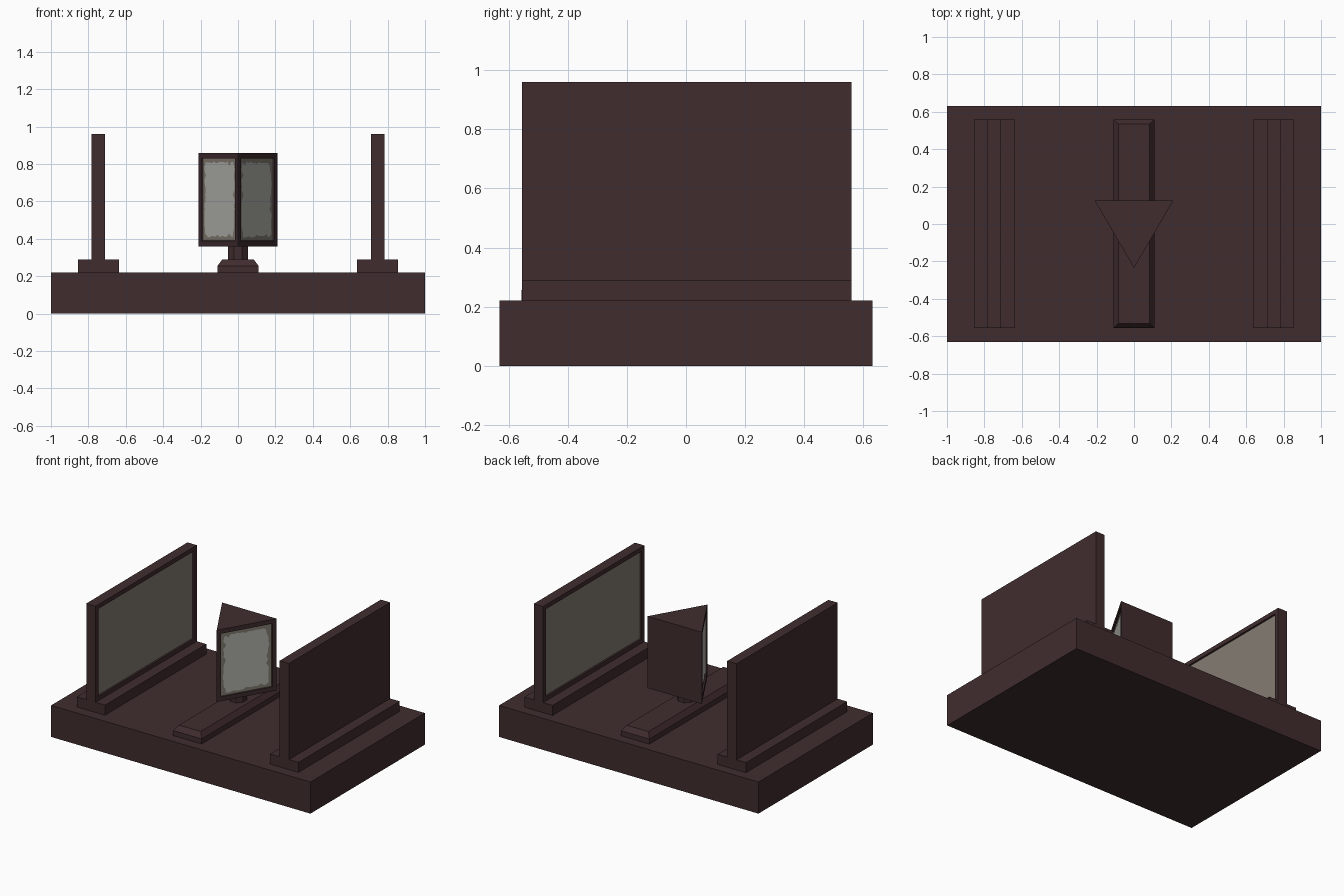
import bpy, bmesh, math, random
from mathutils import Vector

if "Cube" in bpy.data.objects:
    bpy.data.objects.remove(bpy.data.objects["Cube"])

random.seed(4)


def material(name, rgb):
    m = bpy.data.materials.new(name)
    m.diffuse_color = (*rgb, 1)
    m.use_nodes = True
    m.node_tree.nodes["Principled BSDF"].inputs["Base Color"].default_value = m.diffuse_color
    return m


BROWN = material("dark brown", (0.0513, 0.0252, 0.0273))
GREY = material("warm grey", (0.231, 0.202, 0.168))
LIGHT = material("light grey", (0.456, 0.456, 0.423))


def finish(name, bm, mats):
    me = bpy.data.meshes.new(name)
    bm.to_mesh(me)
    bm.free()
    for m in mats:
        me.materials.append(m)
    ob = bpy.data.objects.new(name, me)
    bpy.context.collection.objects.link(ob)
    return ob


def prism(points, z0, z1):
    """Extrude a counter-clockwise outline upwards."""
    bm = bmesh.new()
    base = bm.faces.new([bm.verts.new((x, y, z0)) for x, y in points])
    top = bmesh.ops.extrude_face_region(bm, geom=[base], use_keep_orig=True)["geom"]
    for v in top:
        if isinstance(v, bmesh.types.BMVert):
            v.co.z = z1
    bmesh.ops.recalc_face_normals(bm, faces=bm.faces)
    return bm


def rect(x0, x1, y0, y1):
    return [(x0, y0), (x1, y0), (x1, y1), (x0, y1)]


def recess(bm, direction, border, depth):
    """Sink a grey mirror into every face looking along the direction."""
    bm.normal_update()
    for f in [f for f in bm.faces if f.normal.dot(direction) > 0.99]:
        bmesh.ops.inset_individual(bm, faces=[f], thickness=border)
        bmesh.ops.inset_individual(bm, faces=[f], thickness=0.001, depth=-depth)
        f.material_index = 1


# Base slab
finish("base", prism(rect(-1, 1, -0.63, 0.63), 0, 0.22), [BROWN])

# Side screens with mirrors on their inner faces
for s, side in ((-1, "left"), (1, "right")):
    a, b = sorted((s * 0.637, s * 0.855))
    finish(side + "_screen_foot", prism(rect(a, b, -0.555, 0.56), 0.22, 0.29), [BROWN])
    a, b = sorted((s * 0.71, s * 0.782))
    bm = prism(rect(a, b, -0.555, 0.56), 0.29, 0.96)
    recess(bm, Vector((-s, 0, 0)), 0.042, 0.012)
    finish(side + "_screen", bm, [BROWN, GREY])

# Central rail with chamfered top
bm = prism(rect(-0.11, 0.11, -0.557, 0.56), 0.22, 0.255)
top = max(bm.faces, key=lambda f: f.calc_center_median().z)
bmesh.ops.inset_individual(bm, faces=[top], thickness=0.037, depth=0.035)
finish("rail", bm, [BROWN])

# Post
ring = [(0.057 * math.cos(math.radians(45 * i + 22.5)),
         0.057 * math.sin(math.radians(45 * i + 22.5))) for i in range(8)]
finish("post", prism(ring, 0.28, 0.37), [BROWN])

# Triangular head with two mirrored front faces
L, F, R = Vector((-0.21, 0.125, 0)), Vector((0, -0.235, 0)), Vector((0.21, 0.125, 0))
UP = Vector((0, 0, 1))
bm = prism([p.xy for p in (L, F, R)], 0.36, 0.86)
for a, b in ((L, F), (F, R)):
    recess(bm, (b - a).normalized().cross(UP), 0.042, 0.01)
finish("head", bm, [BROWN, GREY])


def jitter():
    return 0.004 + random.random() * 0.009 + (0.014 if random.random() < 0.12 else 0)


# Ragged bright glass plates inside the head's mirrors
for a, b, name in ((L, F, "left_glass"), (F, R, "right_glass")):
    u = (b - a).normalized()
    n = u.cross(UP)
    lo, hi = 0.043, (b - a).length - 0.043
    z0, z1 = 0.403, 0.817
    N = 16
    pts = []
    for i in range(1, N):
        pts.append((lo + (hi - lo) * i / N, z0 + jitter()))
    for i in range(1, N):
        pts.append((hi - jitter(), z0 + (z1 - z0) * i / N))
    for i in range(1, N):
        pts.append((hi - (hi - lo) * i / N, z1 - jitter()))
    for i in range(1, N):
        pts.append((lo + jitter(), z1 - (z1 - z0) * i / N))
    bm = bmesh.new()
    bm.faces.new([bm.verts.new(a + u * s + UP * z - n * 0.007) for s, z in pts])
    finish(name, bm, [LIGHT])
